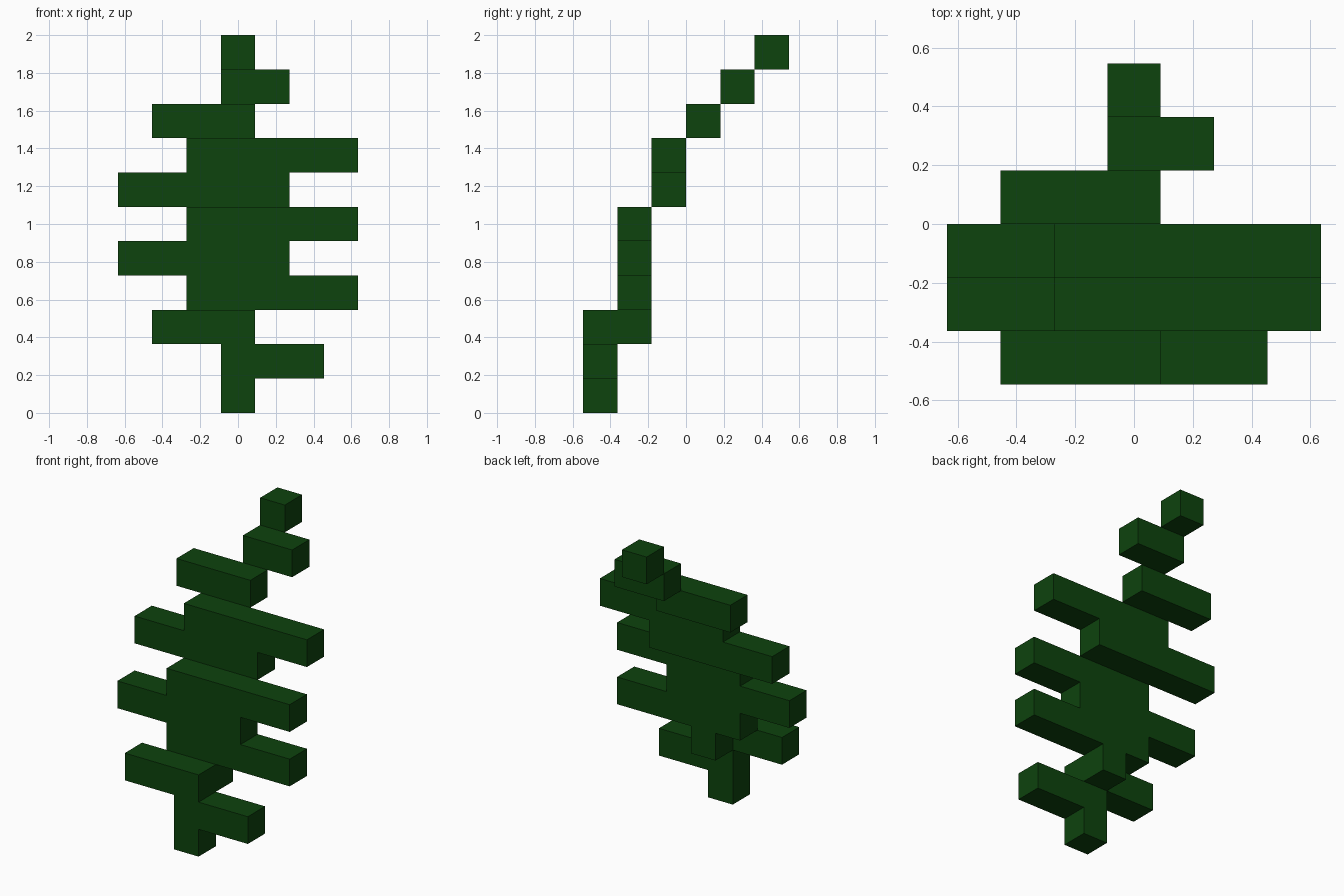
import bpy, bmesh
from mathutils import Vector

U = 2 / 11  # edge length of one block

cube = bpy.data.objects.get("Cube")
if cube:
    bpy.data.objects.remove(cube, do_unlink=True)

green = bpy.data.materials.new("dark leaf green")
green.use_nodes = True
colour = (0.004, 0.056, 0.004, 1)
green.diffuse_color = colour
bsdf = next(n for n in green.node_tree.nodes if n.type == 'BSDF_PRINCIPLED')
bsdf.inputs["Base Color"].default_value = colour
bsdf.inputs["Roughness"].default_value = 0.9


def block_part(name, rows):
    """Blocky part made of rows (first column, last column, depth, height),
    skinned only where a block has no neighbour."""
    cells = {(x, y, z) for x0, x1, y, z in rows for x in range(x0, x1 + 1)}
    bm = bmesh.new()
    for cell in cells:
        centre = Vector((cell[0], cell[1] + 0.5, cell[2] + 0.5))
        for axis in range(3):
            for sign in (-1, 1):
                n = Vector((0, 0, 0))
                n[axis] = sign
                if tuple(int(c + d) for c, d in zip(cell, n)) in cells:
                    continue
                a = Vector((0, 0, 0))
                a[(axis + 1) % 3] = 0.5
                b = n.cross(a)
                mid = centre + n * 0.5
                corners = (mid - a - b, mid + a - b, mid + a + b, mid - a + b)
                bm.faces.new([bm.verts.new(c * U) for c in corners])
    bmesh.ops.remove_doubles(bm, verts=bm.verts, dist=0.001)
    bmesh.ops.dissolve_limit(bm, angle_limit=0.01, verts=bm.verts, edges=bm.edges)
    mesh = bpy.data.meshes.new(name)
    bm.to_mesh(mesh)
    bm.free()
    mesh.materials.append(green)
    obj = bpy.data.objects.new(name, mesh)
    bpy.context.collection.objects.link(obj)


# Stem with its two lowest leaflets and the step back to the blade
block_part("stem", [(0, 0, -3, 0), (0, 2, -3, 1), (-2, 0, -3, 2), (0, 0, -2, 2)])
# Wide blade with leaflets alternating left and right
block_part("lower_blade", [(-1, 3, -2, 3), (-3, 1, -2, 4), (-1, 3, -2, 5)])
block_part("upper_blade", [(-3, 1, -1, 6), (-1, 3, -1, 7)])
# Narrowing steps that lean back to the tip
block_part("upper_leaflet", [(-2, 0, 0, 8)])
block_part("small_leaflet", [(0, 1, 1, 9)])
block_part("leaf_tip", [(0, 0, 2, 10)])
